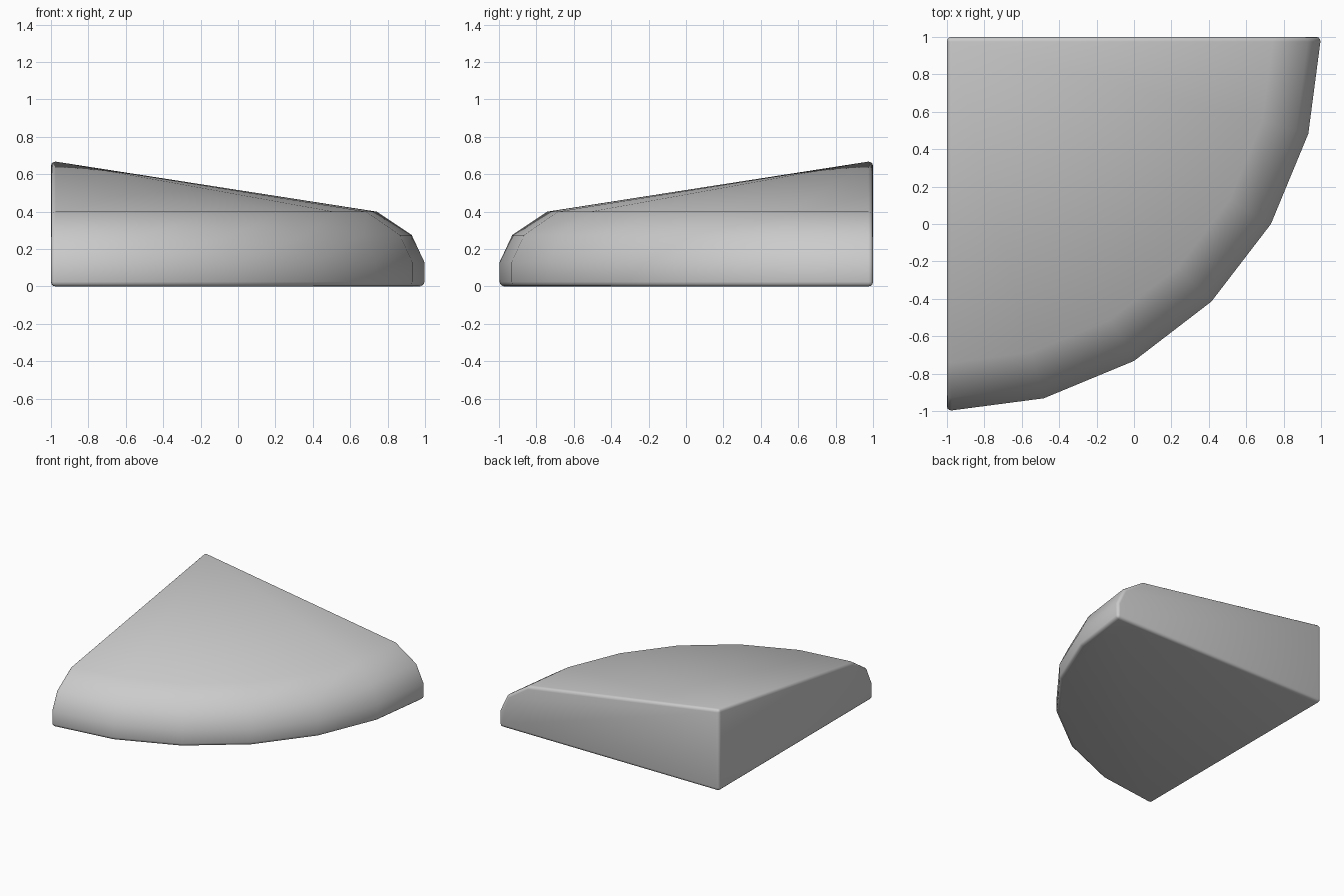
import bpy, bmesh, math
from mathutils import Vector

if "Cube" in bpy.data.objects:
    bpy.data.objects.remove(bpy.data.objects["Cube"])

# Quarter-round wedge: a (radius, height) profile swept 90 degrees about one corner
PROFILE = [(1.745, 0.40), (1.932, 0.275), (2.0, 0.13), (2.0, 0.0)]
STEPS = 6
bm = bmesh.new()
top = bm.verts.new((-1, 1, 0.673))
base = bm.verts.new((-1, 1, 0))

rows = []
for i in range(STEPS + 1):
    a = math.radians(90 * i / STEPS)
    rows.append([bm.verts.new((-1 + r * math.cos(a), 1 - r * math.sin(a), z)) for r, z in PROFILE])

# Sloped top fan and rounded rim
for a, b in zip(rows, rows[1:]):
    bm.faces.new((top, a[0], b[0]))
    for j in range(len(PROFILE) - 1):
        bm.faces.new((a[j], a[j + 1], b[j + 1], b[j]))

# Two straight walls and the underside
bm.faces.new([base, top] + rows[0])
bm.faces.new([top, base] + rows[-1][::-1])
bm.faces.new([base] + [r[-1] for r in rows])
bmesh.ops.recalc_face_normals(bm, faces=bm.faces[:])

mesh = bpy.data.meshes.new("quarter_wedge")
bm.to_mesh(mesh)
bm.free()
wedge = bpy.data.objects.new("quarter_wedge", mesh)
bpy.context.collection.objects.link(wedge)
bpy.context.view_layer.objects.active = wedge
wedge.select_set(True)

# Small rounded edges along the walls and underside
bevel = wedge.modifiers.new("edge_rounding", 'BEVEL')
bevel.width = 0.025
bevel.segments = 3
bevel.limit_method = 'ANGLE'
bevel.angle_limit = math.radians(40)
bpy.ops.object.modifier_apply(modifier=bevel.name)
bpy.ops.object.shade_smooth_by_angle(angle=math.radians(40))
